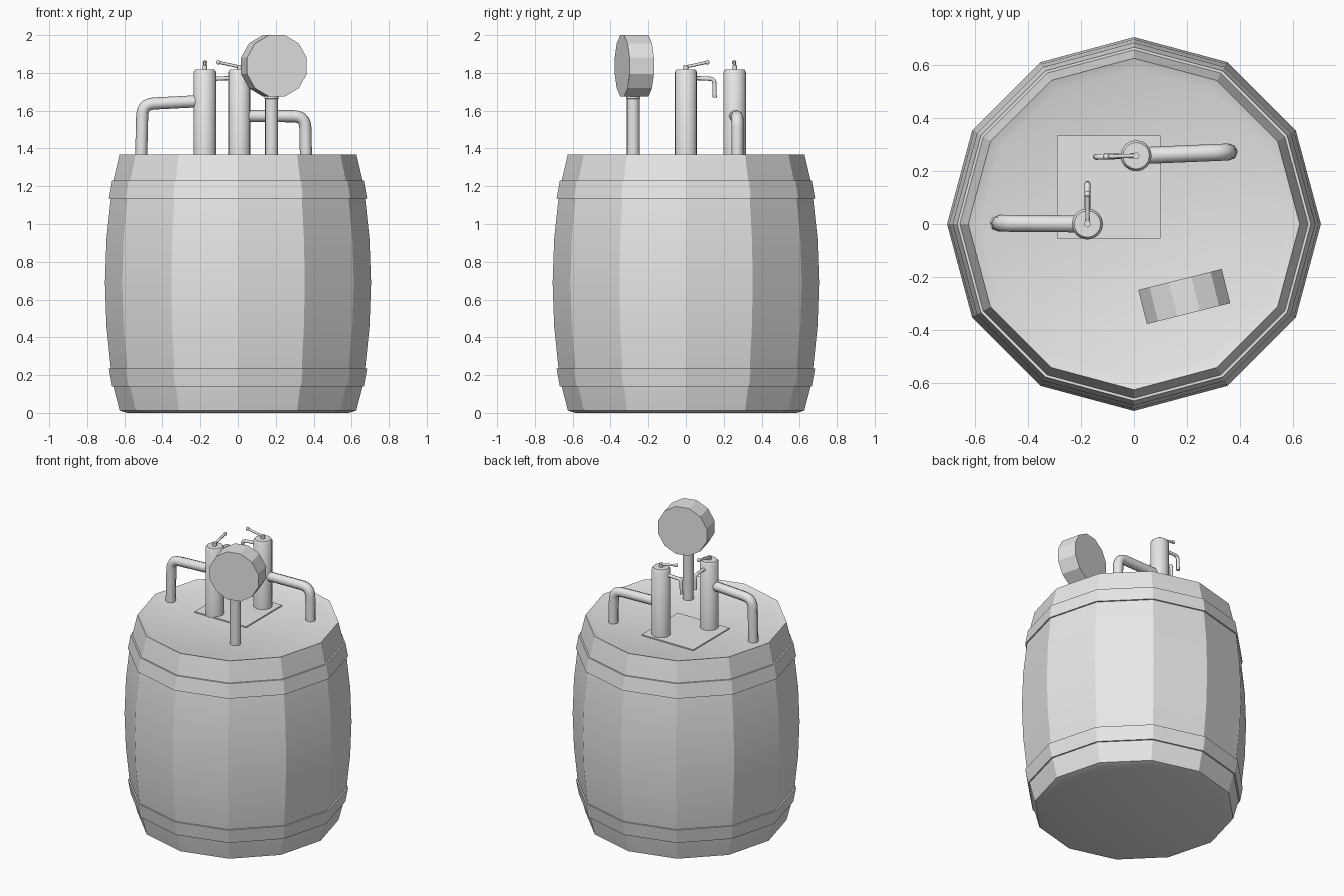
import bpy, bmesh, math
from mathutils import Vector

cube = bpy.data.objects.get("Cube")
if cube:
    bpy.data.objects.remove(cube)

grey = bpy.data.materials.new("light grey")
grey.use_nodes = True
GREY = (0.8, 0.8, 0.8, 1)
grey.diffuse_color = GREY
grey.node_tree.nodes["Principled BSDF"].inputs["Base Color"].default_value = GREY


def finish(obj, angle):
    """Give the part its material and smooth its gentle edges."""
    obj.data.materials.clear()
    obj.data.materials.append(grey)
    bpy.ops.object.select_all(action='DESELECT')
    obj.select_set(True)
    bpy.context.view_layer.objects.active = obj
    bpy.ops.object.shade_smooth_by_angle(angle=math.radians(angle))
    return obj


def lathe(name, profile, sides, loc=(0, 0, 0), closed=False, angle=25):
    """Turn an (r, z) profile about z; open profiles get end caps."""
    bm = bmesh.new()
    rings = []
    for r, z in profile:
        turns = [2 * math.pi * i / sides for i in range(sides)]
        rings.append([bm.verts.new((r * math.cos(a), r * math.sin(a), z)) for a in turns])
    pairs = list(zip(rings, rings[1:]))
    if closed:
        pairs.append((rings[-1], rings[0]))
    else:
        bm.faces.new(rings[0])
        bm.faces.new(rings[-1])
    for low, high in pairs:
        for i in range(sides):
            j = (i + 1) % sides
            bm.faces.new((low[i], low[j], high[j], high[i]))
    bmesh.ops.recalc_face_normals(bm, faces=bm.faces)
    mesh = bpy.data.meshes.new(name)
    bm.to_mesh(mesh)
    bm.free()
    obj = bpy.data.objects.new(name, mesh)
    bpy.context.collection.objects.link(obj)
    obj.location = loc
    return finish(obj, angle)


def tube(name, path, radius, bend=0.0):
    """Round pipe along a path, its corners rounded by the bend distance."""
    pts = [Vector(p) for p in path]
    line = [pts[0]]
    for a, b, c in zip(pts, pts[1:], pts[2:]):
        start = b + (a - b).normalized() * bend
        end = b + (c - b).normalized() * bend
        for k in range(6):
            t = k / 5
            line.append(start * (1 - t) ** 2 + b * 2 * t * (1 - t) + end * t ** 2)
    line.append(pts[-1])
    curve = bpy.data.curves.new(name, 'CURVE')
    curve.dimensions = '3D'
    curve.bevel_depth = radius
    curve.bevel_resolution = 2
    curve.use_fill_caps = True
    spline = curve.splines.new('POLY')
    spline.points.add(len(line) - 1)
    for point, co in zip(spline.points, line):
        point.co = (*co, 1)
    obj = bpy.data.objects.new(name, curve)
    bpy.context.collection.objects.link(obj)
    bpy.ops.object.select_all(action='DESELECT')
    obj.select_set(True)
    bpy.context.view_layer.objects.active = obj
    bpy.ops.object.convert(target='MESH')
    return finish(bpy.context.object, 50)


# Barrel: bulging staves, shallow recessed lid, chamfered underside
TOP, LID = 1.367, 1.35
lathe("barrel", [(0.585, 0), (0.625, 0.012), (0.658, 0.14), (0.675, 0.235),
                 (0.698, 0.46), (0.706, 0.69), (0.698, 0.92), (0.675, 1.135),
                 (0.658, 1.23), (0.626, TOP), (0.58, LID)], 12)

# Hoops, mirrored about the middle of the barrel
hoop = [(0.668, 0.14), (0.685, 0.235), (0.66, 0.235), (0.64, 0.14)]
lathe("lower_hoop", hoop, 12, closed=True)
lathe("upper_hoop", [(r, TOP + 0.003 - z) for r, z in hoop], 12, closed=True)

# Mounting plate
bpy.ops.mesh.primitive_cube_add(size=1, location=(-0.095, 0.14, LID + 0.002))
plate = bpy.context.object
plate.name = "mounting_plate"
plate.scale = (0.39, 0.39, 0.012)
finish(plate, 25)


# Two pumps: column, lever, spout and supply pipe
def pump(side, x, y, toward, pipe):
    out = Vector(toward)
    base = Vector((x, y, 0))

    def at(reach, z):
        return base + out * reach + Vector((0, 0, z))

    lathe(side + "_column", [(0.059, LID - 0.01), (0.059, 1.805), (0.05, 1.818)],
          16, (x, y, 0), angle=35)
    tube(side + "_lever_stem", [at(0, 1.81), at(0, 1.842)], 0.013)
    tube(side + "_lever", [at(-0.008, 1.83), at(0.115, 1.857)], 0.008)
    bpy.ops.mesh.primitive_uv_sphere_add(segments=10, ring_count=6, radius=0.012,
                                         location=at(0.113, 1.856))
    bpy.context.object.name = side + "_lever_knob"
    finish(bpy.context.object, 60)
    tube(side + "_spout", [at(0.04, 1.773), at(0.15, 1.768), at(0.152, 1.67)], 0.011, 0.025)
    tube(side + "_supply_pipe", pipe, 0.032, 0.06)


pump("right", -0.176, 0, (0, 1, 0),
     [(-0.15, 0, 1.653), (-0.505, 0.003, 1.635), (-0.512, 0.003, LID - 0.01)])
pump("left", 0.008, 0.258, (-1, -0.03, 0),
     [(0.02, 0.258, 1.572), (0.355, 0.272, 1.57), (0.36, 0.272, LID - 0.01)])

# Gauge on its post
lathe("gauge_post", [(0.034, LID - 0.01), (0.034, 1.662), (0.037, 1.665), (0.037, 1.70)],
      16, (0.178, -0.28, 0), angle=35)
bpy.ops.mesh.primitive_cylinder_add(vertices=12, radius=0.168, depth=0.133,
                                    location=(0.19, -0.274, 1.8375))
gauge = bpy.context.object
gauge.name = "gauge_head"
turn = math.radians(15)
for v in gauge.data.vertices:
    x, y, z = v.co
    v.co = (x * math.cos(turn) - y * math.sin(turn), x * math.sin(turn) + y * math.cos(turn), z)
gauge.rotation_euler = (math.radians(90), 0, math.radians(14))
finish(gauge, 25)
